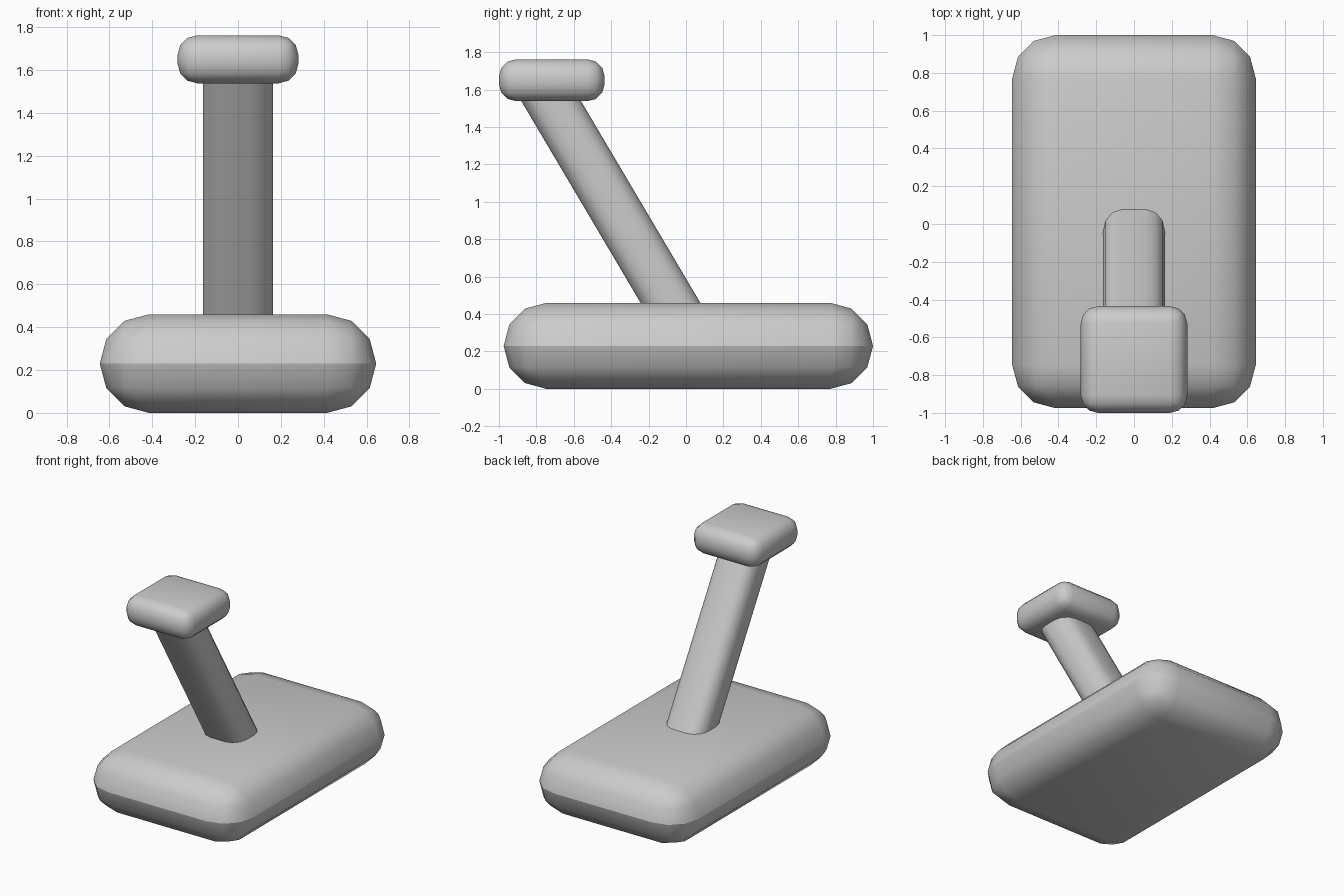
import bpy, bmesh, math
from mathutils import Matrix

default = bpy.data.objects.get("Cube")
if default:
    bpy.data.objects.remove(default, do_unlink=True)

# Single grey finish
grey = bpy.data.materials.new("light_grey")
grey.use_nodes = True
colour = (0.6, 0.6, 0.6, 1)
grey.diffuse_color = colour
grey.node_tree.nodes["Principled BSDF"].inputs["Base Color"].default_value = colour


def rounded_box(name, size, centre, radius, tilt=0, long_edges_only=False, seam=False):
    bm = bmesh.new()
    bmesh.ops.create_cube(bm, size=1, matrix=Matrix.Diagonal((*size, 1)))
    edges = [e for e in bm.edges if not long_edges_only
             or abs(e.verts[0].co.z - e.verts[1].co.z) > 0.01]
    bmesh.ops.bevel(bm, geom=edges, offset=radius, offset_type='OFFSET',
                    segments=3, profile=0.5, affect='EDGES', clamp_overlap=True)
    bmesh.ops.remove_doubles(bm, verts=bm.verts, dist=0.002)
    for f in bm.faces:
        f.smooth = True
    for e in bm.edges:
        at_middle = all(abs(v.co.z) < 0.005 for v in e.verts)
        at_end = long_edges_only and e.calc_face_angle(0) > 1
        if (seam and at_middle) or at_end:
            e.smooth = False
    mesh = bpy.data.meshes.new(name)
    bm.to_mesh(mesh)
    bm.free()
    mesh.materials.append(grey)
    obj = bpy.data.objects.new(name, mesh)
    obj.location = centre
    obj.rotation_euler.x = tilt
    bpy.context.collection.objects.link(obj)
    return obj


# Thick pillow-edged base with a seam around its waist
rounded_box("base", (1.29, 1.975, 0.46), (0, 0.0125, 0.23), 0.2295, seam=True)

# Leaning post, both ends buried in the neighbouring parts
rounded_box("post", (0.326, 0.275, 1.68), (0, -0.358, 0.925), 0.1,
            tilt=math.radians(30.6), long_edges_only=True)

# Rounded head pad
rounded_box("head", (0.564, 0.565, 0.224), (0, -0.7175, 1.65), 0.092)
